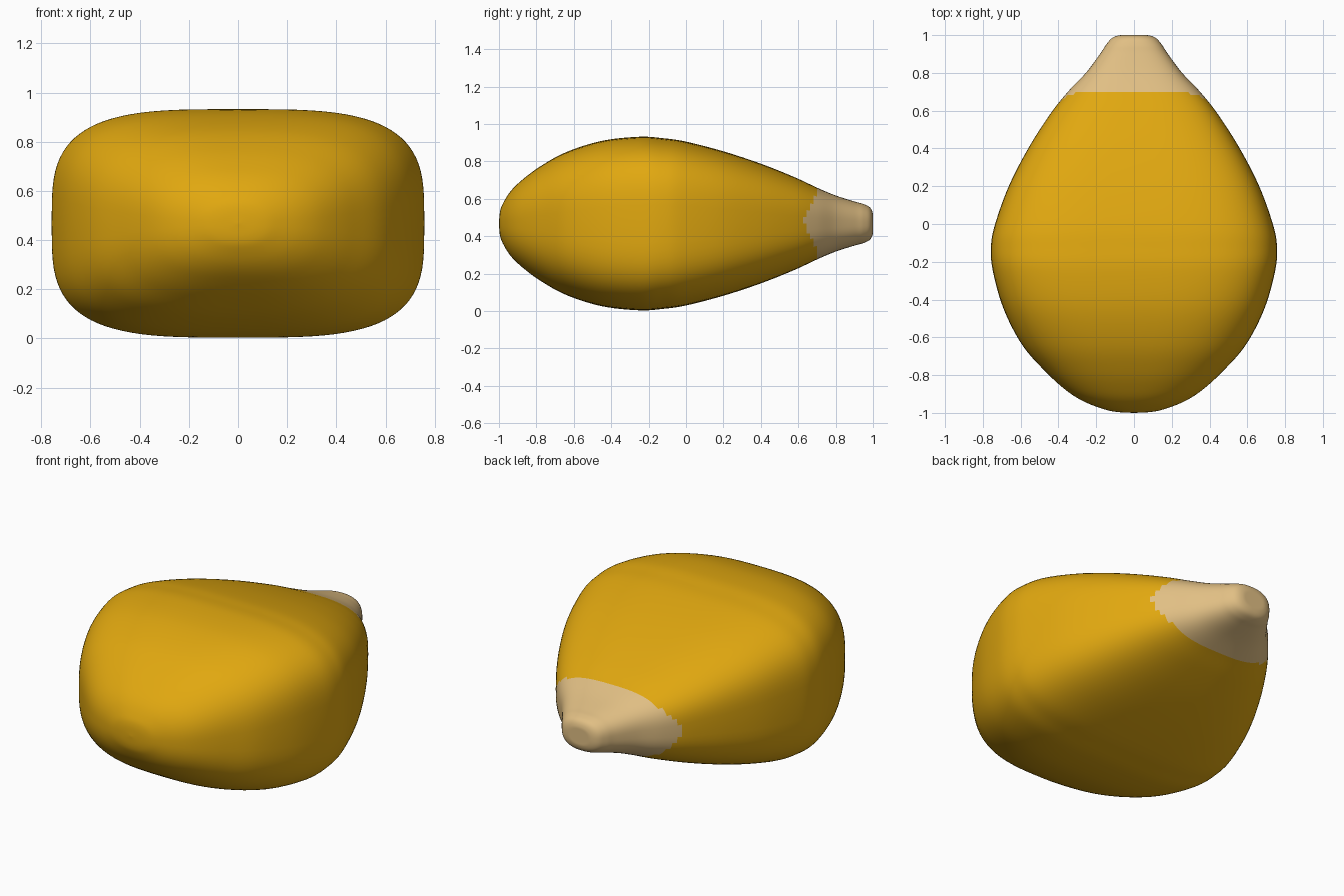
import bpy, bmesh, math, random
from mathutils import Vector

if "Cube" in bpy.data.objects:
    bpy.data.objects.remove(bpy.data.objects["Cube"])

random.seed(4)
CZ, SIDES, STEPS = 0.468, 96, 6

# Profile along y: (y, half width, half height, squareness exponent)
PROFILE = [
    (-1.0, 0.0, 0.0, 2.2), (-0.995, 0.09, 0.06, 2.2), (-0.98, 0.16, 0.105, 2.3),
    (-0.94, 0.265, 0.17, 2.4), (-0.88, 0.36, 0.23, 2.6), (-0.78, 0.47, 0.305, 2.8),
    (-0.64, 0.592, 0.382, 3.0), (-0.45, 0.69, 0.442, 3.3), (-0.25, 0.747, 0.464, 3.5),
    (-0.12, 0.757, 0.456, 3.5), (0.0, 0.735, 0.438, 3.5), (0.2, 0.663, 0.386, 3.4),
    (0.4, 0.56, 0.32, 3.2), (0.58, 0.445, 0.248, 3.0), (0.7, 0.35, 0.192, 2.9),
    (0.8, 0.255, 0.15, 2.8), (0.9, 0.18, 0.118, 2.6), (0.95, 0.147, 0.104, 2.5),
    (0.985, 0.115, 0.085, 2.4), (1.0, 0.07, 0.05, 2.3), (1.0, 0.0, 0.0, 2.2),
]


def smooth_rows(points):
    """Catmull-Rom curve through the profile points."""
    pts = [Vector(p) for p in points]
    rows = []
    for i in range(len(pts) - 1):
        a, b, c, d = pts[max(i - 1, 0)], pts[i], pts[i + 1], pts[min(i + 2, len(pts) - 1)]
        for s in range(STEPS):
            t = s / STEPS
            rows.append(b + 0.5 * t * (c - a + t * (2 * a - 5 * b + 4 * c - d + t * (3 * (b - c) + d - a))))
    return rows[1:]


def material(name, rgb):
    m = bpy.data.materials.new(name)
    m.diffuse_color = (*rgb, 1)
    m.use_nodes = True
    m.node_tree.nodes["Principled BSDF"].inputs["Base Color"].default_value = m.diffuse_color
    return m


def spow(v, e):
    return math.copysign(abs(v) ** e, v)


# Kernel body: squarish rings lofted from the round end to the tip
bm = bmesh.new()
rings = []
for y, w, h, n in smooth_rows(PROFILE):
    ring = []
    for k in range(SIDES):
        a = 2 * math.pi * k / SIDES
        ring.append(bm.verts.new((w * spow(math.cos(a), 2 / n), min(y, 1.0),
                                  CZ + h * spow(math.sin(a), 2 / n))))
    rings.append(ring)
for r0, r1 in zip(rings, rings[1:]):
    for k in range(SIDES):
        j = (k + 1) % SIDES
        bm.faces.new((r0[k], r0[j], r1[j], r1[k]))
for ring, y in ((rings[0], -1), (rings[-1], 1)):
    centre = bm.verts.new((0, y, CZ))
    for k in range(SIDES):
        bm.faces.new((ring[k], ring[(k + 1) % SIDES], centre))
bmesh.ops.recalc_face_normals(bm, faces=bm.faces)

# Pale tip: ragged edge that reaches further back along the narrow sides
wobble = [random.uniform(-0.008, 0.008) for _ in range(24)]
for f in bm.faces:
    f.smooth = True
    c = f.calc_center_median()
    side = max(0.0, 1 - abs(c.z - CZ) / 0.15) if abs(c.x) > 0.2 else 0.0
    turn = math.atan2(c.z - CZ, c.x) / (2 * math.pi) % 1
    f.material_index = int(c.y > 0.7 - 0.075 * side + wobble[int(turn * 24) % 24])

mesh = bpy.data.meshes.new("kernel")
bm.to_mesh(mesh)
bm.free()
mesh.materials.append(material("golden yellow", (0.75, 0.39, 0.005)))
mesh.materials.append(material("pale tan", (0.75, 0.52, 0.23)))
bpy.context.collection.objects.link(bpy.data.objects.new("kernel", mesh))
